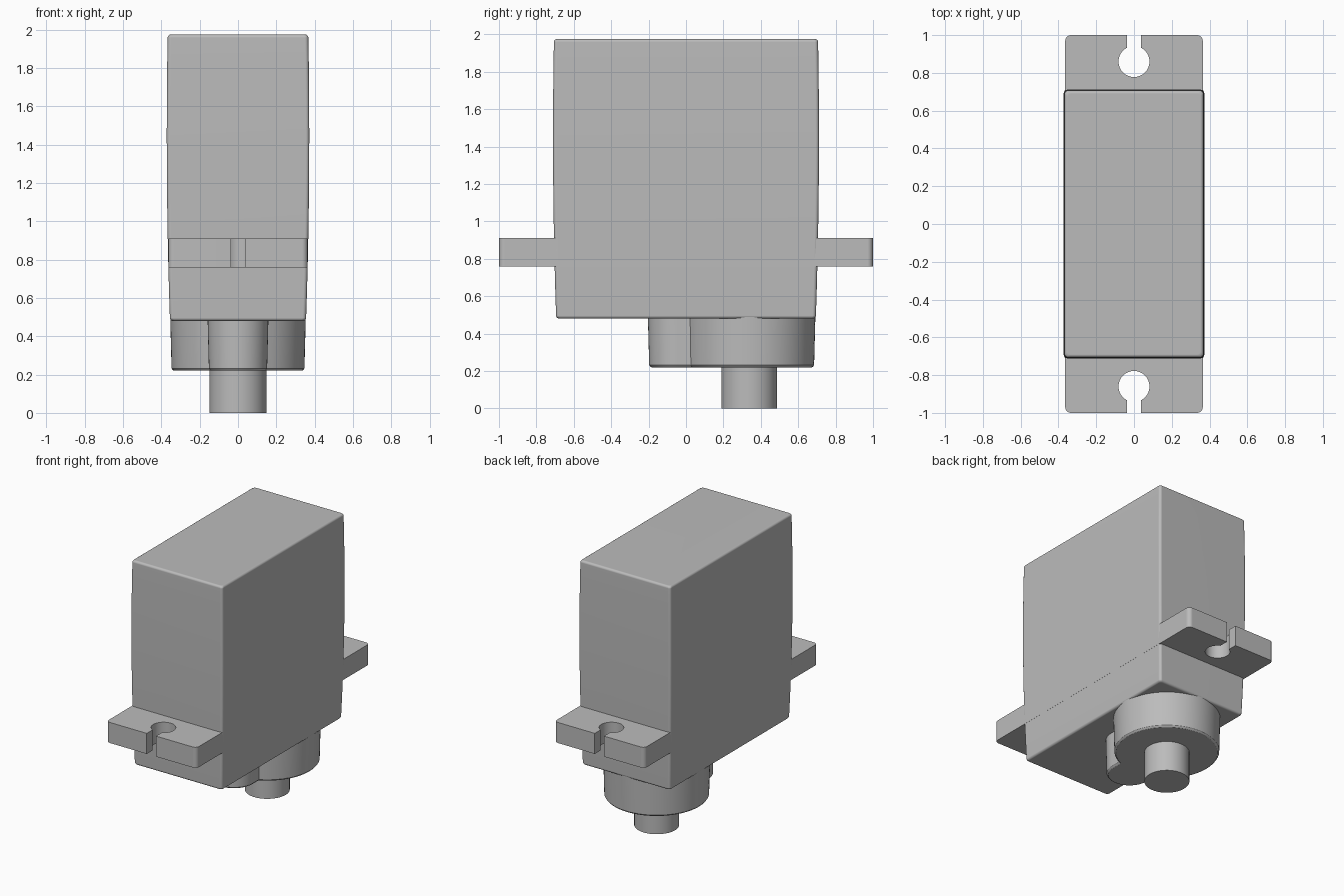
import bpy
import bmesh
from math import sin, cos, pi, radians, asin, sqrt

cube = bpy.data.objects.get("Cube")
if cube:
    bpy.data.objects.remove(cube, do_unlink=True)

# Single plain grey plastic
grey = bpy.data.materials.new("grey plastic")
grey.use_nodes = True
colour = (0.5, 0.5, 0.5, 1)
grey.diffuse_color = colour
grey.node_tree.nodes["Principled BSDF"].inputs["Base Color"].default_value = colour


def arc(cx, cy, r, start, end, steps):
    """Points along an arc, angles in radians."""
    angles = [start + (end - start) * i / steps for i in range(steps + 1)]
    return [(cx + r * cos(a), cy + r * sin(a)) for a in angles]


def rounded_box(hx, hy, r, steps=4):
    pts = []
    for i, (sx, sy) in enumerate([(1, 1), (-1, 1), (-1, -1), (1, -1)]):
        pts += arc(sx * (hx - r), sy * (hy - r), r, i * pi / 2, (i + 1) * pi / 2, steps)
    return pts


def loft(name, sections):
    """Skin a stack of (height, outline) sections and cap both ends."""
    bm = bmesh.new()
    rings = [[bm.verts.new((x, y, z)) for x, y in pts] for z, pts in sections]
    for low, high in zip(rings, rings[1:]):
        for i in range(len(low)):
            j = (i + 1) % len(low)
            bm.faces.new((low[i], low[j], high[j], high[i]))
    bm.faces.new(rings[0][::-1])
    bm.faces.new(rings[-1])
    bmesh.ops.recalc_face_normals(bm, faces=bm.faces)
    mesh = bpy.data.meshes.new(name)
    bm.to_mesh(mesh)
    bm.free()
    mesh.materials.append(grey)
    obj = bpy.data.objects.new(name, mesh)
    bpy.context.collection.objects.link(obj)
    bpy.ops.object.select_all(action="DESELECT")
    obj.select_set(True)
    bpy.context.view_layer.objects.active = obj
    bpy.ops.object.shade_smooth_by_angle(angle=radians(30))
    weighted = obj.modifiers.new("Flat faces", "WEIGHTED_NORMAL")
    weighted.keep_sharp = True
    return obj


# Main case: gently bulging sides with small rounded edges
BOTTOM, TOP, EDGE = 0.48, 1.975, 0.016


def case_section(z, inset):
    shrink = 0.018 * (z - 1.45) ** 2 + inset
    return z, rounded_box(0.372 - shrink, 0.711 - shrink, 0.018)


rounding = [(EDGE * (1 - cos(i * pi / 8)), EDGE * (1 - sin(i * pi / 8))) for i in range(5)]
sections = [case_section(BOTTOM + h, inset) for h, inset in rounding]
span = TOP - BOTTOM - 2 * EDGE
sections += [case_section(BOTTOM + EDGE + span * i / 14, 0) for i in range(1, 14)]
sections += [case_section(TOP - h, inset) for h, inset in reversed(rounding)]
loft("main_case", sections)


# Mounting flange: plate with an open keyhole slot at each end
def flange_end(side):
    hole_y, hole_r, slot = 0.86, 0.082, 0.037
    a = asin(slot / hole_r)
    pts = arc(0.334, 0.97, 0.03, 0, pi / 2, 4)
    pts += [(slot, 1.0)]
    pts += arc(0, hole_y, hole_r, pi / 2 - a, -3 * pi / 2 + a, 28)
    pts += [(-slot, 1.0)]
    pts += arc(-0.334, 0.97, 0.03, pi / 2, pi, 4)
    return [(side * x, side * y) for x, y in pts]


flange = flange_end(1) + flange_end(-1)
loft("mounting_flange", [(0.76, flange), (0.91, flange)])


# Gear housing: large round boss joined to a smaller lobe, slightly drafted
def housing_outline(grow):
    big, small, cy = 0.347 + grow, 0.152 + grow, 0.338
    a = asin(small / big)
    pts = arc(0, cy, big, -pi / 2 + a, 3 * pi / 2 - a, 64)
    pts += arc(0, -0.045, small, -pi, 0, 24)
    return pts


loft("gear_housing", [
    (0.22, housing_outline(-0.012)),
    (0.2235, housing_outline(-0.006)),
    (0.232, housing_outline(0)),
    (0.5, housing_outline(0.007)),
])

# Output shaft
shaft = arc(0, 0.338, 0.149, 0, 2 * pi, 48)[:-1]
loft("output_shaft", [(0, shaft), (0.24, shaft)])
